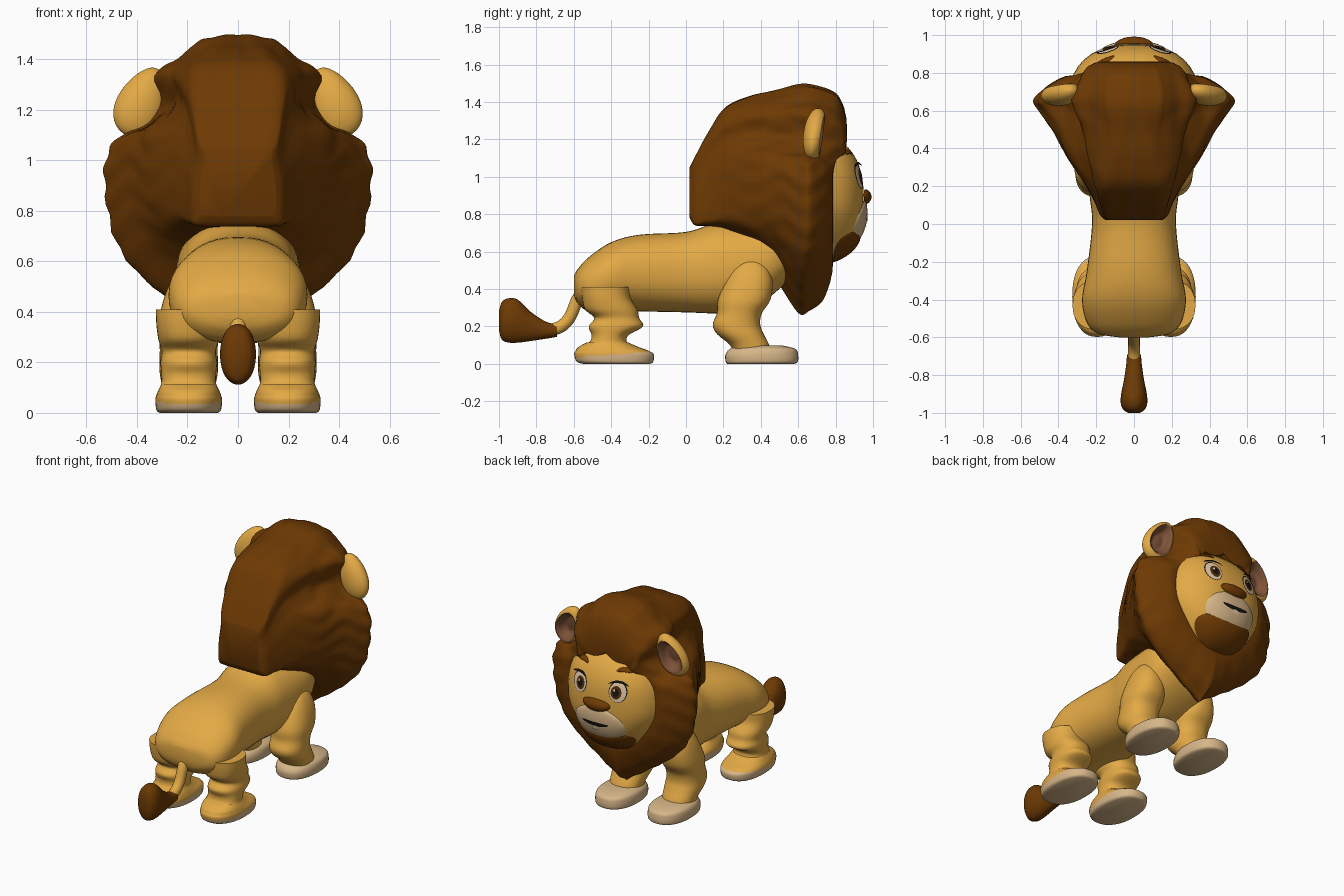
import bpy, bmesh, math
from mathutils import Vector, Matrix

if "Cube" in bpy.data.objects:
    bpy.data.objects.remove(bpy.data.objects["Cube"])


def material(name, r, g, b):
    m = bpy.data.materials.new(name)
    m.use_nodes = True
    m.diffuse_color = (r, g, b, 1)
    bsdf = m.node_tree.nodes["Principled BSDF"]
    bsdf.inputs["Base Color"].default_value = (r, g, b, 1)
    bsdf.inputs["Roughness"].default_value = 0.8
    return m


GOLD = material("golden fur", .77, .4, .06)
MANE = material("mane brown", .155, .042, .001)
CREAM = material("paw cream", .68, .47, .25)
INNER = material("inner ear", .21, .085, .04)
BLACK = material("black", .008, .006, .005)
WHITE = material("eye white", .75, .58, .38)
IRIS = material("iris brown", .09, .025, .004)


def finish(name, bm, mats, angle=50):
    bmesh.ops.recalc_face_normals(bm, faces=bm.faces)
    me = bpy.data.meshes.new(name)
    bm.to_mesh(me)
    bm.free()
    for m in mats:
        me.materials.append(m)
    me.shade_smooth()
    me.set_sharp_from_angle(angle=math.radians(angle))
    ob = bpy.data.objects.new(name, me)
    bpy.context.collection.objects.link(ob)
    return ob


def smooth(rows, steps):
    """Catmull-Rom interpolation of equal-length tuples."""
    out = []
    for i in range(len(rows) - 1):
        quad = [rows[max(0, min(len(rows) - 1, i + k))] for k in (-1, 0, 1, 2)]
        for s in range(steps):
            t = s / steps
            out.append(tuple(b + .5 * t * (c - a + t * (2 * a - 5 * b + 4 * c - d
                       + t * (3 * (b - c) + d - a))) for a, b, c, d in zip(*quad)))
    return out + [tuple(rows[-1])]


def ease(t):
    t = max(0, min(1, t))
    return t * t * (3 - 2 * t)


def skin(name, rings, mats, rule=None, angle=50, caps=(True, True)):
    bm = bmesh.new()
    loops = [[bm.verts.new(p) for p in ring] for ring in rings]
    n = len(loops[0])
    for a, b in zip(loops, loops[1:]):
        for i in range(n):
            j = (i + 1) % n
            bm.faces.new((a[i], a[j], b[j], b[i]))
    for use, loop in zip(caps, (loops[0], loops[-1])):
        if use:
            bm.faces.new(loop)
    if rule:
        for f in bm.faces:
            f.material_index = rule(f.calc_center_median())
    return finish(name, bm, mats, angle)


def oval(u, v, ru, rv, power=2.3, n=40):
    pts = []
    for i in range(n):
        c, s = math.cos(math.tau * i / n), math.sin(math.tau * i / n)
        pts.append((u + ru * math.copysign(abs(c) ** (2 / power), c),
                    v + rv * math.copysign(abs(s) ** (2 / power), s)))
    return pts


# Loft along y: rows are (y, centre z, half width, half height)
def loft_y(name, rows, mats, power=2.3):
    return skin(name, [[(x, y, z) for x, z in oval(0, zc, rx, rz, power)]
                       for y, zc, rx, rz in smooth(rows, 5)], mats)


# Loft along z: rows are (z, centre y, half depth, half width)
def loft_z(name, rows, x0, mats, rule=None):
    return skin(name, [[(x, y, z) for x, y in oval(x0, yc, rx, ry)]
                       for z, yc, ry, rx in smooth(rows, 5)], mats, rule)


# Body
loft_y("body", [(-.6, .42, .08, .05), (-.58, .415, .19, .09), (-.52, .425, .25, .145),
                (-.4, .465, .275, .185), (-.25, .485, .25, .205), (0, .49, .222, .215),
                (.15, .51, .235, .24), (.3, .52, .245, .24), (.45, .56, .24, .2),
                (.55, .6, .2, .15)], [GOLD])

# Legs and paws
hind = [(.41, -.43, .13, .13), (.35, -.425, .13, .128), (.29, -.4, .14, .12),
        (.245, -.37, .12, .107), (.2, -.375, .145, .112), (.155, -.405, .1, .108),
        (.12, -.415, .098, .108), (.09, -.42, .13, .115), (.04, -.42, .13, .11)]
fore = [(.56, .35, .02, .02), (.545, .35, .06, .05), (.5, .345, .1, .08), (.43, .335, .128, .105),
        (.34, .31, .14, .12), (.27, .285, .12, .115), (.21, .27, .127, .115),
        (.16, .29, .125, .115), (.1, .34, .105, .105), (.04, .36, .1, .1)]
hind_paw = [(0, -.37, .18, .115), (.012, -.38, .205, .128), (.05, -.385, .213, .132),
            (.07, -.395, .195, .128), (.09, -.415, .16, .12), (.115, -.42, .11, .108)]
fore_paw = [(0, .4, .18, .115), (.012, .405, .193, .128), (.05, .405, .194, .13),
            (.08, .41, .175, .12), (.097, .4, .12, .09)]
for side, x in (("left", .195), ("right", -.195)):
    loft_z("hind_leg_" + side, hind, x, [GOLD])
    loft_z("front_leg_" + side, fore, x, [GOLD])
    loft_z("hind_paw_" + side, hind_paw, x, [GOLD, CREAM],
           lambda c: int(c.z < .05 + .07 * (c.y + .38)))
    loft_z("front_paw_" + side, fore_paw, x, [CREAM])

# Tail and its tuft
curve = bpy.data.curves.new("tail", "CURVE")
curve.dimensions = "3D"
curve.bevel_depth = .033
curve.use_fill_caps = True
spline = curve.splines.new("NURBS")
path = [(-.53, .4), (-.575, .37), (-.6, .29), (-.635, .215), (-.7, .178), (-.76, .18)]
spline.points.add(len(path) - 1)
for p, (y, z) in zip(spline.points, path):
    p.co = (0, y, z, 1)
spline.use_endpoint_u = True
curve.materials.append(GOLD)
bpy.context.collection.objects.link(bpy.data.objects.new("tail", curve))
loft_y("tail_tuft", [(-.69, .178, .037, .034), (-.75, .18, .042, .046), (-.83, .2, .054, .078),
                     (-.9, .228, .068, .115), (-.95, .232, .07, .118), (-.985, .23, .055, .1),
                     (-1, .23, .03, .05)], [MANE], 2.1)

# Head: a slightly squared ovoid narrowing to the chin
HY, HZ, RX, RY, RZ, POW = .62, .88, .35, .33, .36, 2.5


def jaw(z):
    return 1 - .24 * ease((HZ - z) / .3)


def face_y(x, z):
    rest = 1 - abs(x / RX / jaw(z)) ** POW - abs((z - HZ) / RZ) ** POW
    return HY + RY * max(0, rest) ** (1 / POW)


bm = bmesh.new()
bmesh.ops.create_uvsphere(bm, u_segments=48, v_segments=32, radius=1)
for v in bm.verts:
    v.co /= sum(abs(c) ** POW for c in v.co) ** (1 / POW)
    z = HZ + RZ * v.co.z
    v.co = (RX * jaw(z) * v.co.x, HY + RY * v.co.y, z)
finish("head", bm, [GOLD])


# Oval patch that follows the face, optionally domed or bent into an arc
def patch(name, x0, z0, rx, rz, lift, mat, dome=0, bend=0, n=32):
    rings = []
    for r in (1, .97, .9, .75, .5, .25, .05):
        ring = []
        for i in range(n):
            a = math.tau * i / n
            x = x0 + rx * r * math.cos(a)
            z = z0 + rz * r * math.sin(a) + bend * (r * math.cos(a)) ** 2
            ring.append((x, face_y(x, z) + lift + dome * math.sqrt(1 - r * r), z))
        rings.append(ring)
    return skin(name, rings, [mat], caps=(False, True))


patch("beard", 0, .615, .205, .085, .004, MANE, .022, .06)
patch("muzzle", 0, .757, .185, .122, .003, CREAM, .022)
patch("nose", 0, .893, .1, .04, .006, MANE, .036, .008)
patch("mouth", 0, .768, .095, .014, .027, BLACK, 0, .01)
patch("tooth", 0, .745, .024, .014, .031, WHITE)
for side, s in (("left", 1), ("right", -1)):
    patch("eye_rim_" + side, s * .14, 1.003, .058, .068, .002, BLACK)
    patch("eye_white_" + side, s * .14, 1.001, .053, .063, .004, WHITE)
    patch("iris_" + side, s * .132, .999, .034, .042, .006, IRIS)
    patch("pupil_" + side, s * .132, .999, .02, .026, .008, BLACK)
    patch("eye_glint_" + side, s * .132 + .01, 1.014, .007, .008, .01, WHITE)
    patch("eyelash_" + side, s * .145, 1.072, .062, .007, .02, BLACK, 0, -.02)
    patch("brow_" + side, s * .15, 1.135, .045, .013, .004, MANE, .01, -.012)

# Mane: cross-section blends from a square nape to a wide pointed ruff
nape = [(0, 0), (.35, 0), (.7, 0), (.95, .02), (1, .12), (1, .3), (.98, .45), (.95, .55),
        (.92, .65), (.9, .75), (.9, .85), (.88, .95), (.7, 1), (.35, 1), (0, 1)]
ruff = [(0, 0), (.25, .07), (.53, .15), (.8, .25), (.94, .36), (1, .5), (.99, .6), (.92, .66),
        (.73, .705), (.58, .77), (.62, .87), (.46, .925), (.33, .965), (.24, .99), (0, 1)]
nape, ruff = smooth(nape, 5), smooth(ruff, 5)
# rows are (y, bottom, top, half width, blend)
rows = [(.02, .78, 1.05, .15, 0), (.05, .74, 1.11, .18, 0), (.12, .735, 1.24, .21, .1),
        (.21, .695, 1.37, .26, .35), (.35, .575, 1.435, .35, .75), (.48, .45, 1.465, .42, .92),
        (.6, .275, 1.495, .5, 1), (.66, .285, 1.49, .525, 1), (.73, .335, 1.445, .455, 1),
        (.77, .43, 1.37, .39, 1)]


def mane_ring(y, zb, zt, hw, k):
    half = []
    for (ua, va), (ub, vb) in zip(nape, ruff):
        x = hw * (ua + (ub - ua) * k)
        z = zb + (zt - zb) * (va + (vb - va) * k)
        # the fringe juts forward over the brow
        jut = .075 * ease((z - 1) / .2) * ease((y - .6) / .15) * ease((.4 - x) / .2)
        # wavy locks running towards the back
        x *= 1 + .013 * k * math.sin(52 * z + 2 * math.sin(22 * y))
        z += .004 * k * math.sin(50 * x + 9 * y)
        half.append((x, y + jut, z))
    return half + [(-x, y, z) for x, y, z in half[-2:0:-1]]


rings = [mane_ring(*r) for r in smooth(rows, 6)]
outer = rings[-1]


# Opening round the face with a ragged fringe above the brow
def opening(scale, depth):
    ring = []
    for x, y, z in outer:
        a = math.atan2(x, z - .9)
        fringe = .1 * abs(math.sin(6 * a)) * ease(1.3 - abs(a))
        r = scale * (1 - fringe)
        z = .9 + .3 * r * math.cos(a)
        ring.append((.3 * r * jaw(z) * math.sin(a), y + depth, z))
    return ring


rim = opening(1.02, .012)
for t in (.35, .7):
    rings.append([tuple(Vector(p).lerp(Vector(q), t) + Vector((0, .008, 0)))
                  for p, q in zip(outer, rim)])
rings += [rim, opening(.98, -.02), opening(.96, -.12)]
skin("mane", rings, [MANE], angle=60, caps=(True, False))

# Ears: cupped pear shapes opening forwards
for side, s in (("left", 1), ("right", -1)):
    bm = bmesh.new()
    bmesh.ops.create_uvsphere(bm, u_segments=36, v_segments=28, radius=1)
    for f in bm.faces:
        f.material_index = int(f.calc_center_median().z > .66)
    for v in bm.verts:
        r = math.hypot(v.co.x, v.co.y)
        if v.co.z > 0:
            v.co.z -= 1.2 * ease((.82 - r) / .45)
        v.co.x *= 1 + .22 * v.co.y
    place = (Matrix.Translation((s * .38, .69, 1.23)) @ Matrix.Rotation(-s * .08, 4, "Z")
             @ Matrix.Rotation(-.12, 4, "X") @ Matrix.Rotation(-s * .42, 4, "Y")
             @ Matrix.Rotation(-math.pi / 2, 4, "X") @ Matrix.Diagonal((.095, .147, .062, 1)))
    bmesh.ops.transform(bm, verts=bm.verts, matrix=place)
    finish("ear_" + side, bm, [GOLD, INNER])
